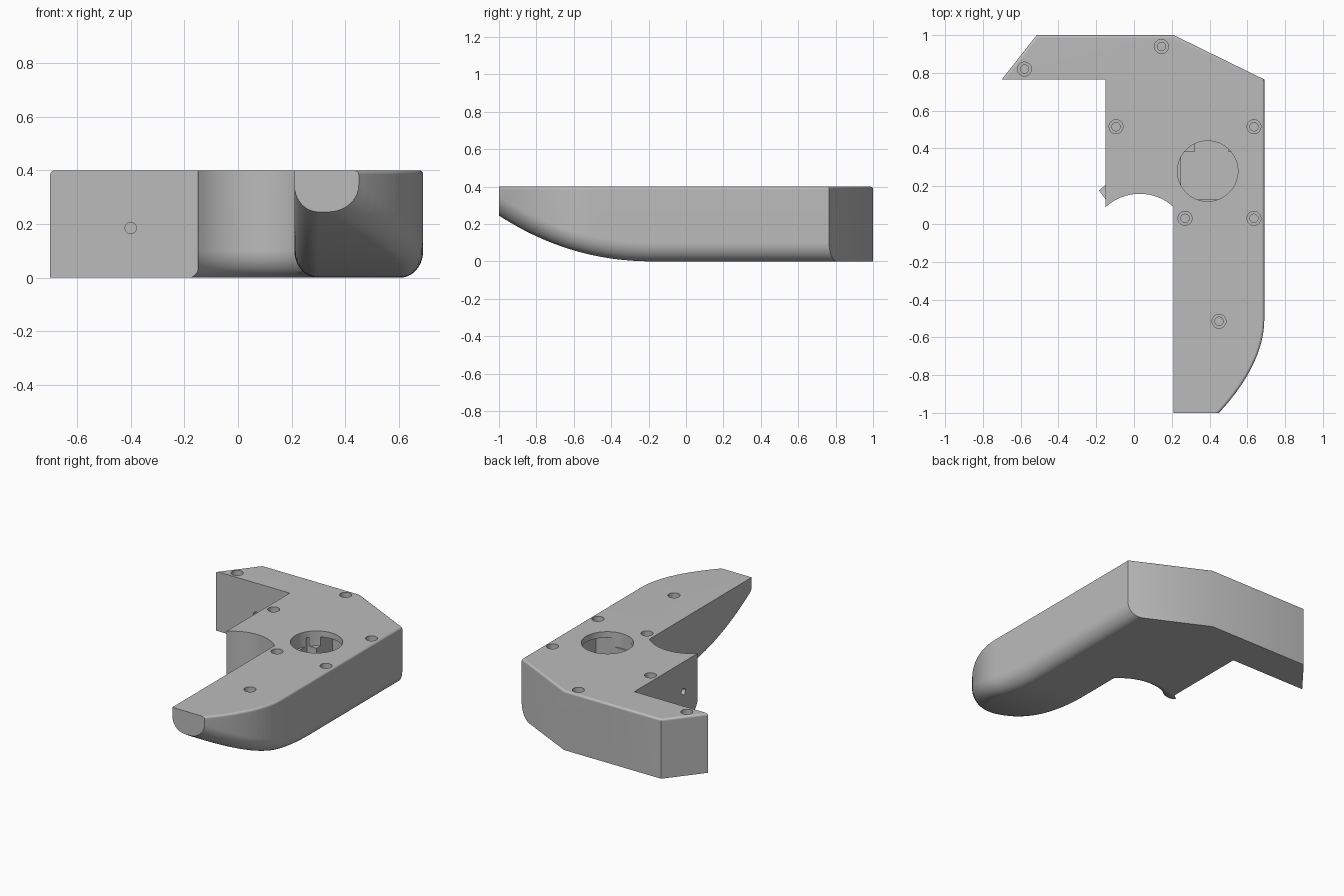
import bpy
import bmesh
from math import sin, cos, pi, atan2
from mathutils import Vector, Matrix

old = bpy.data.objects.get("Cube")
if old:
    bpy.data.objects.remove(old, do_unlink=True)

grey = bpy.data.materials.new("plain grey")
grey.use_nodes = True
grey.diffuse_color = (0.5, 0.5, 0.5, 1)
grey.node_tree.nodes["Principled BSDF"].inputs["Base Color"].default_value = (0.5, 0.5, 0.5, 1)

HEIGHT, ROUND, TOP_ROUND = 0.4, 0.1, 0.015


def make_object(name, bm):
    bmesh.ops.recalc_face_normals(bm, faces=bm.faces)
    mesh = bpy.data.meshes.new(name)
    bm.to_mesh(mesh)
    bm.free()
    mesh.materials.append(grey)
    obj = bpy.data.objects.new(name, mesh)
    bpy.context.collection.objects.link(obj)
    return obj


# Outline: each entry is a corner, the lower inset and the upper inset of the edge that follows it
outline = []


def corner(x, y, low=0.0, high=0.0):
    outline.append((Vector((x, y)), low, high))


corner(-0.70, 0.765)
corner(-0.15, 0.765)
# Concave scoop
centre, radius = Vector((0.03, -0.106)), 0.266
start = atan2(0.196, -0.18)
steps = 16
for i in range(steps):
    a = start + (pi - 2 * start) * i / steps
    corner(centre.x + radius * cos(a), centre.y + radius * sin(a), 0.09)
# Forward arm with a curved outer side
corner(0.21, 0.09, 0.09)
corner(0.21, -1)
p0, p1, p2 = Vector((0.45, -1)), Vector((0.69, -0.74)), Vector((0.69, -0.50))
for i in range(steps + 1):
    t = i / steps
    p = p0 * (1 - t) ** 2 + p1 * 2 * t * (1 - t) + p2 * t * t
    corner(p.x, p.y, 0.085, TOP_ROUND)
# Rear corner and side arm
corner(0.69, 0.765, 0, TOP_ROUND)
corner(0.21, 1, 0, TOP_ROUND)
corner(-0.515, 1, 0, TOP_ROUND)


def inset_ring(bm, which, share, z):
    """Outline with each edge moved inwards by a share of its own inset."""
    ring = []
    count = len(outline)
    for i in range(count):
        v = outline[i][0]
        d_in = (v - outline[i - 1][0]).normalized()
        d_out = (outline[(i + 1) % count][0] - v).normalized()
        n1, n2 = Vector((-d_in.y, d_in.x)), Vector((-d_out.y, d_out.x))
        s1, s2 = outline[i - 1][which] * share, outline[i][which] * share
        det = n1.x * n2.y - n1.y * n2.x
        if abs(det) < 1e-4:
            move = n1 * s1
        else:
            move = Vector((s1 * n2.y - s2 * n1.y, s2 * n1.x - s1 * n2.x)) / det
        ring.append(bm.verts.new((v.x + move.x, v.y + move.y, z)))
    return ring


# Body: stacked rings with rounded lower and upper edges
bm = bmesh.new()
rings = []
for k in range(11):
    a = k / 10 * pi / 2
    rings.append(inset_ring(bm, 1, 1 - sin(a), ROUND * (1 - cos(a))))
for k in range(5):
    a = k / 4 * pi / 2
    rings.append(inset_ring(bm, 2, 1 - cos(a), HEIGHT - TOP_ROUND * (1 - sin(a))))
for low, high in zip(rings, rings[1:]):
    for i in range(len(low)):
        j = (i + 1) % len(low)
        bm.faces.new((low[i], low[j], high[j], high[i]))
bm.faces.new(list(reversed(rings[0])))
bm.faces.new(rings[-1])

# Slice the forward arm and sweep its underside up towards the tip
for i in range(1, 25):
    y = -1 + 0.84 * i / 24
    bmesh.ops.bisect_plane(bm, geom=bm.verts[:] + bm.edges[:] + bm.faces[:],
                           plane_co=(0, y, 0), plane_no=(0, 1, 0), dist=1e-5)
for v in bm.verts:
    if v.co.z < HEIGHT / 2:
        v.co.z += 0.245 * (max(0, -0.16 - v.co.y) / 0.84) ** 2.2
body = make_object("grip_body", bm)


def cut(bm):
    cutter = make_object("cutter", bm)
    cutter.hide_render = True
    mod = body.modifiers.new("cut", 'BOOLEAN')
    mod.object, mod.solver = cutter, 'EXACT'
    bpy.context.view_layer.objects.active = body
    bpy.ops.object.modifier_apply(modifier=mod.name)
    bpy.data.objects.remove(cutter, do_unlink=True)


def cut_round(place, radius, depth, sides=32, axis='Z'):
    turn = Matrix.Rotation(pi / 2, 4, axis) if axis != 'Z' else Matrix()
    bm = bmesh.new()
    bmesh.ops.create_cone(bm, cap_ends=True, segments=sides, radius1=radius, radius2=radius,
                          depth=depth * 2, matrix=Matrix.Translation(place) @ turn)
    cut(bm)


def cut_box(low, high):
    low, high = Vector(low), Vector(high)
    bm = bmesh.new()
    bmesh.ops.create_cube(bm, size=1, matrix=Matrix.Translation((low + high) / 2)
                          @ Matrix.Diagonal((*(high - low), 1)))
    cut(bm)


# Round opening with a stepped cavity below it
cut_box((0.25, 0.13, 0.09), (0.58, 0.38, 0.36))
cut_box((0.32, 0.2, 0.09), (0.5, 0.55, 0.36))
cut_round((0.39, 0.28, HEIGHT), 0.16, 0.1, 64)

# Stepped screw holes in the top
for x, y in ((-0.58, 0.82), (0.145, 0.94), (-0.095, 0.515), (0.635, 0.515),
             (0.635, 0.03), (0.27, 0.03), (0.45, -0.515)):
    cut_round((x, y, HEIGHT), 0.037, 0.04)
    cut_round((x, y, HEIGHT), 0.022, 0.12)

# Small cable holes in the side arm and the inner wall
cut_round((-0.4, 0.765, 0.185), 0.021, 0.1, axis='X')
cut_round((-0.15, 0.24, 0.2), 0.021, 0.1, axis='Y')

# Smooth shading with crisp edges
bpy.ops.object.select_all(action='DESELECT')
body.select_set(True)
bpy.context.view_layer.objects.active = body
bpy.ops.object.shade_smooth_by_angle(angle=0.5)
normals = body.modifiers.new("even_normals", 'WEIGHTED_NORMAL')
normals.keep_sharp = True
